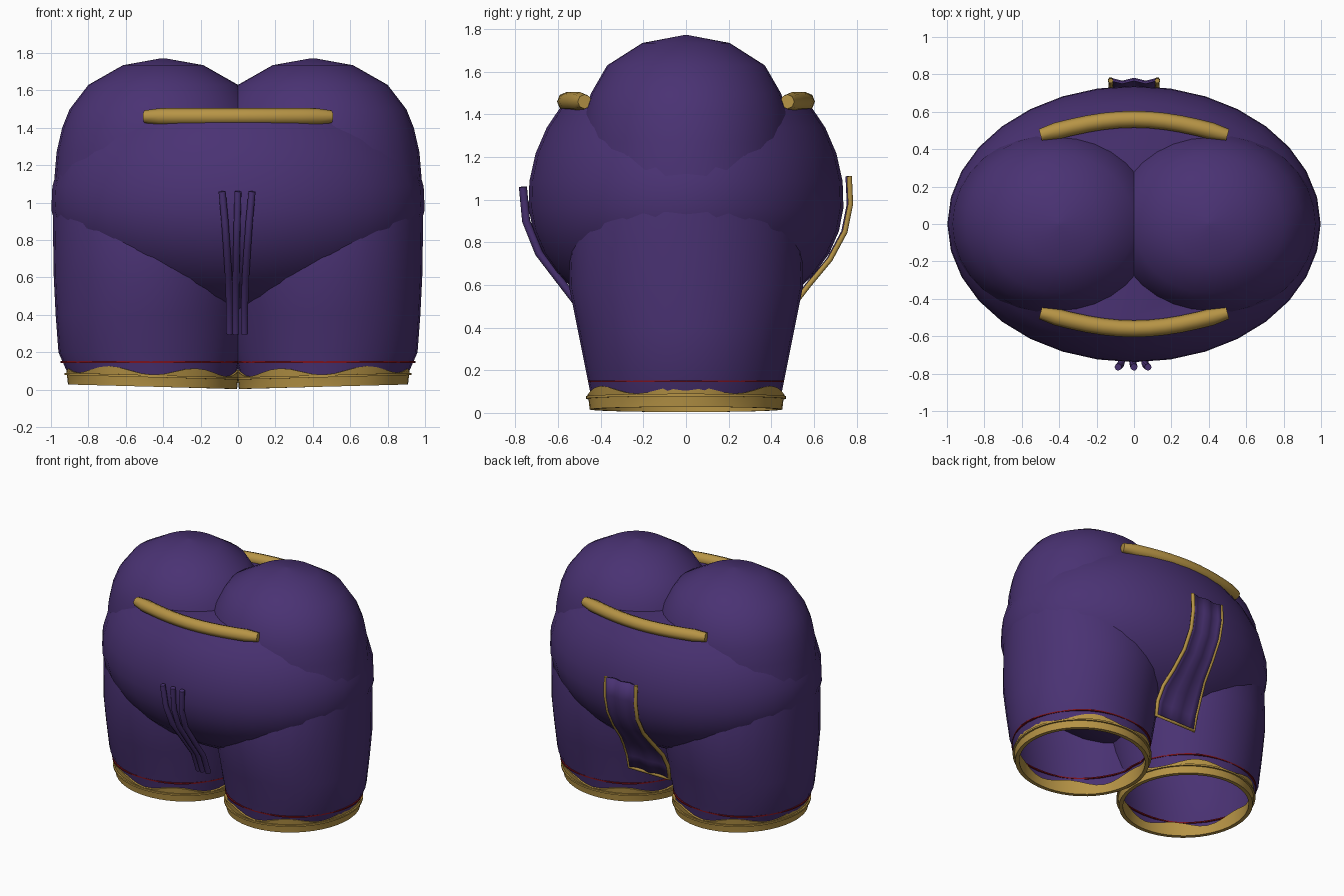
import bpy, bmesh, math
from math import sin, cos, pi, sqrt

if "Cube" in bpy.data.objects:
    bpy.data.objects.remove(bpy.data.objects["Cube"])


def material(name, rgb):
    m = bpy.data.materials.new(name)
    m.diffuse_color = (*rgb, 1)
    m.use_nodes = True
    m.node_tree.nodes["Principled BSDF"].inputs["Base Color"].default_value = m.diffuse_color
    return m


PURPLE = material("purple cloth", (0.068, 0.032, 0.172))
GOLD = material("gold trim", (0.47, 0.295, 0.06))
RED = material("dark red thread", (0.2, 0.006, 0.012))


def finish(name, bm, mat, angle=50):
    bmesh.ops.recalc_face_normals(bm, faces=bm.faces)
    me = bpy.data.meshes.new(name)
    bm.to_mesh(me)
    bm.free()
    me.materials.append(mat)
    ob = bpy.data.objects.new(name, me)
    bpy.context.collection.objects.link(ob)
    bpy.ops.object.select_all(action='DESELECT')
    bpy.context.view_layer.objects.active = ob
    ob.select_set(True)
    bpy.ops.object.shade_smooth_by_angle(angle=math.radians(angle))
    return ob


def loft(name, rings, mat, cap=(False, False), closed=False, angle=50):
    """Skin closed rings of points into a tube."""
    bm = bmesh.new()
    rows = [[bm.verts.new(p) for p in r] for r in rings]
    pairs = list(zip(rows, rows[1:]))
    if closed:
        pairs.append((rows[-1], rows[0]))
    for a, b in pairs:
        n = len(a)
        for i in range(n):
            bm.faces.new((a[i], a[(i + 1) % n], b[(i + 1) % n], b[i]))
    if cap[0]:
        bm.faces.new(rows[0])
    if cap[1]:
        bm.faces.new(rows[-1])
    return finish(name, bm, mat, angle)


def ellipse(cx, rx, ry, z, n=32):
    return [(cx + rx * cos(2 * pi * i / n), ry * sin(2 * pi * i / n), z)
            for i in range(n)]


def tube(name, pts, radius, mat, ends=1.0, res=2):
    """Round cord through points."""
    cu = bpy.data.curves.new(name, 'CURVE')
    cu.dimensions = '3D'
    cu.fill_mode = 'FULL'
    cu.bevel_depth = radius
    cu.bevel_resolution = res
    cu.use_fill_caps = True
    sp = cu.splines.new('POLY')
    sp.points.add(len(pts) - 1)
    for p, co in zip(sp.points, pts):
        p.co = (*co, 1)
    sp.points[0].radius = sp.points[-1].radius = ends
    cu.materials.append(mat)
    ob = bpy.data.objects.new(name, cu)
    bpy.context.collection.objects.link(ob)
    return ob


# Legs: z, centre x, radius x, radius y
LEG = [(0.03, 0.457, 0.440, 0.440), (0.10, 0.46, 0.456, 0.45),
       (0.20, 0.47, 0.49, 0.47), (0.40, 0.465, 0.51, 0.51),
       (0.60, 0.455, 0.53, 0.55), (0.90, 0.44, 0.55, 0.54),
       (1.03, 0.43, 0.56, 0.50), (1.27, 0.41, 0.56, 0.495),
       (1.40, 0.41, 0.53, 0.48), (1.50, 0.405, 0.495, 0.445),
       (1.63, 0.40, 0.40, 0.37), (1.735, 0.40, 0.215, 0.205),
       (1.772, 0.40, 0.01, 0.01)]

for side, s in (("left", -1), ("right", 1)):
    loft(side + "_leg", [ellipse(s * c, rx, ry, z) for z, c, rx, ry in LEG],
         PURPLE, (False, True), angle=80)

    # Cuff with scalloped upper edges inside and out, slightly tilted
    def cuff_ring(r, z, wave=0.0):
        out = []
        for i in range(48):
            a = 2 * pi * i / 48
            out.append((s * (0.457 + r * cos(a)), r * sin(a),
                        z + 0.012 * cos(a) + wave * cos(6 * a)))
        return out

    loft(side + "_cuff",
         [cuff_ring(0.425, 0.10, 0.02), cuff_ring(0.425, 0.016),
          cuff_ring(0.452, 0.016), cuff_ring(0.457, 0.06),
          cuff_ring(0.464, 0.10, 0.02)], GOLD, closed=True)
    loft(side + "_cuff_rim",
         [cuff_ring(0.450, 0.066), cuff_ring(0.470, 0.066),
          cuff_ring(0.470, 0.078), cuff_ring(0.450, 0.078)], GOLD, closed=True)

    # Thread that dips in and out of the cloth
    def thread_ring(dr, z):
        out = []
        for i in range(48):
            a = 2 * pi * i / 48
            k = dr + 0.005 * cos(6 * a)
            out.append((s * (0.465 + (0.474 + k) * cos(a)),
                        (0.461 + k) * sin(a), z))
        return out

    loft(side + "_thread",
         [thread_ring(-0.01, 0.144), thread_ring(0.004, 0.144),
          thread_ring(0.004, 0.153), thread_ring(-0.01, 0.153)],
         RED, closed=True)

# Hips: ellipsoid cut flat at the waist
rings = []
for k in range(13):
    t = -pi / 2 + 0.03 + k * (pi / 2 + 0.675 - 0.03) / 12
    rz = 0.6 if t < 0 else 0.72
    rings.append(ellipse(0, cos(t), 0.74 * cos(t), 1.0 + rz * sin(t)))
loft("hips", rings, PURPLE, (True, True))

# Waistband rolls, front and back
for name, s in (("front_waistband", -1), ("back_waistband", 1)):
    pts = [(-0.5 + i / 12, s * (0.475 + 0.085 * cos(pi * (-0.5 + i / 12))), 1.46)
           for i in range(13)]
    band = tube(name, pts, 0.045, GOLD, ends=0.75)
    band.data.splines[0].points[1].radius = 1.0

# Front drawstrings
PATH = [(1.06, 0.765), (0.9, 0.75), (0.75, 0.69), (0.6, 0.575),
        (0.45, 0.46), (0.3, 0.40)]
for name, top, low in (("drawstring_left", -0.085, -0.045),
                       ("drawstring_middle", 0.0, -0.012),
                       ("drawstring_right", 0.075, 0.035)):
    pts = []
    for z, y in PATH:
        f = min(1, (1.06 - z) / 0.55) ** 0.8
        pts.append((top + (low - top) * f, -y, z))
    tube(name, pts, 0.019, PURPLE)

# Back flap: z, y, centre x, half width
FLAP = [(1.11, 0.762, 0, 0.125), (0.98, 0.768, 0, 0.125),
        (0.85, 0.742, 0, 0.122), (0.72, 0.672, 0, 0.122),
        (0.60, 0.572, 0, 0.135), (0.50, 0.495, 0, 0.160),
        (0.40, 0.445, 0, 0.168), (0.30, 0.425, 0, 0.165)]
bm = bmesh.new()
rows = []
for z, y, c, w in FLAP:
    rows.append([bm.verts.new((c + w * u, y + 0.008 * cos(2 * pi * u), z))
                 for u in (-1, -0.75, -0.5, -0.25, 0, 0.25, 0.5, 0.75, 1)])
for a, b in zip(rows, rows[1:]):
    for i in range(8):
        bm.faces.new((a[i], a[i + 1], b[i + 1], b[i]))
flap = finish("back_flap", bm, PURPLE)
mod = flap.modifiers.new("thickness", 'SOLIDIFY')
mod.thickness = 0.012
mod.offset = 0

# Gold piping along the flap sides and lower hem
left = [(c - w, y + 0.004, z) for z, y, c, w in FLAP]
right = [(c + w, y + 0.004, z) for z, y, c, w in FLAP]
tube("flap_piping", left + right[::-1], 0.014, GOLD, res=1)
